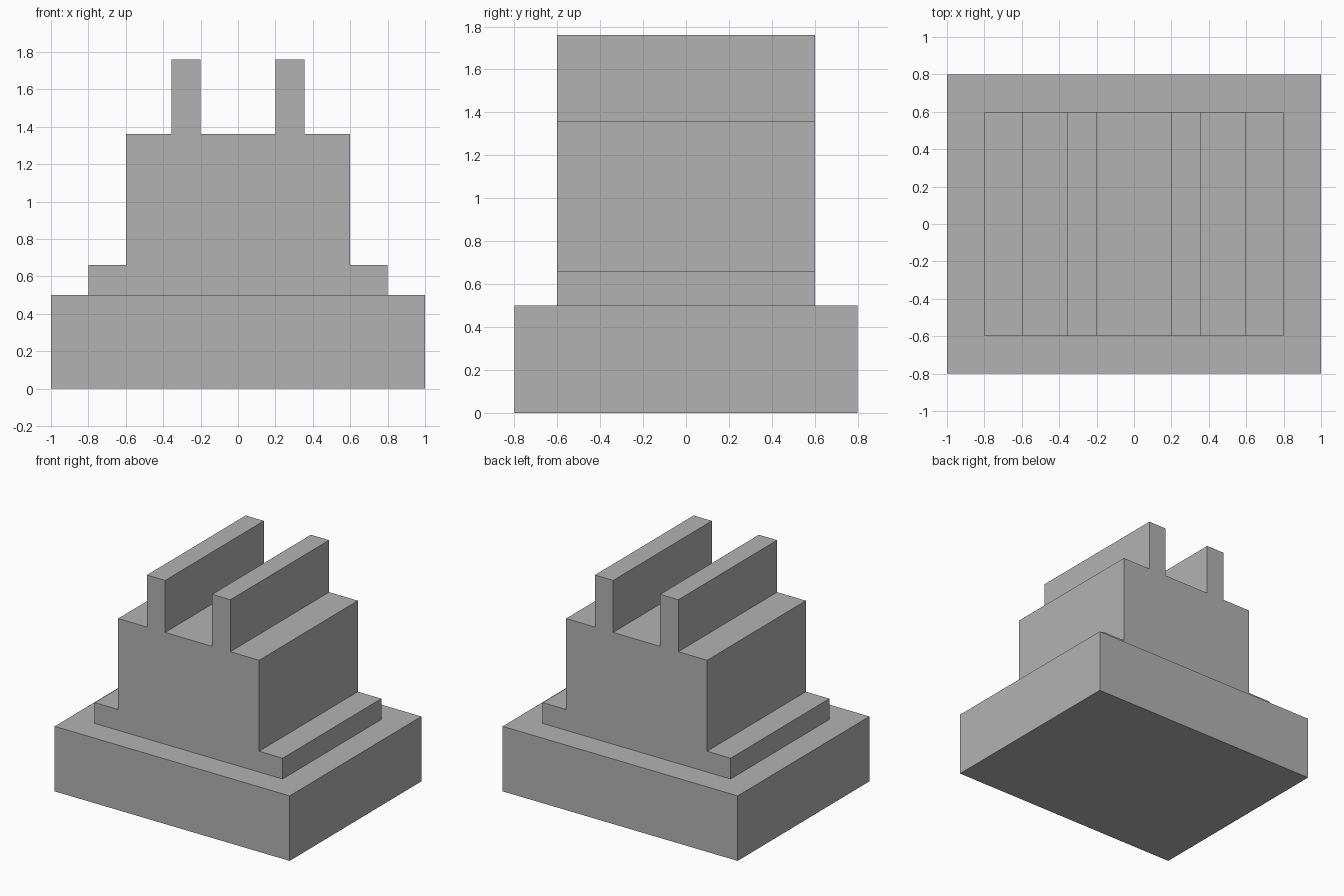
import bpy
import bmesh

cube = bpy.data.objects.get("Cube")
if cube:
    bpy.data.objects.remove(cube, do_unlink=True)

grey = bpy.data.materials.new("plain_grey")
grey.use_nodes = True
colour = (0.45, 0.45, 0.45, 1)
grey.diffuse_color = colour
grey.node_tree.nodes["Principled BSDF"].inputs["Base Color"].default_value = colour


def extrude_profile(name, half, depth):
    """Mirror a half outline (x, z) across x = 0 and extrude it along y."""
    outline = half + [(-x, z) for x, z in reversed(half)]
    bm = bmesh.new()
    face = bm.faces.new([bm.verts.new((x, -depth / 2, z)) for x, z in outline])
    extruded = bmesh.ops.extrude_face_region(bm, geom=[face])["geom"]
    verts = [v for v in extruded if isinstance(v, bmesh.types.BMVert)]
    bmesh.ops.translate(bm, verts=verts, vec=(0, depth, 0))
    bmesh.ops.recalc_face_normals(bm, faces=bm.faces)
    mesh = bpy.data.meshes.new(name)
    bm.to_mesh(mesh)
    bm.free()
    mesh.materials.append(grey)
    obj = bpy.data.objects.new(name, mesh)
    bpy.context.collection.objects.link(obj)
    return obj


# Wide rectangular plinth
BASE_TOP = 0.5
extrude_profile("base", [(1, 0), (1, BASE_TOP)], 1.6)

# Block with a stepped foot and two upright rails, one continuous section
FOOT_TOP, BLOCK_TOP, RAIL_TOP = 0.66, 1.36, 1.76
extrude_profile("stepped_block_with_rails", [
    (0.8, BASE_TOP), (0.8, FOOT_TOP),
    (0.6, FOOT_TOP), (0.6, BLOCK_TOP),
    (0.355, BLOCK_TOP), (0.355, RAIL_TOP),
    (0.2, RAIL_TOP), (0.2, BLOCK_TOP),
], 1.2)
